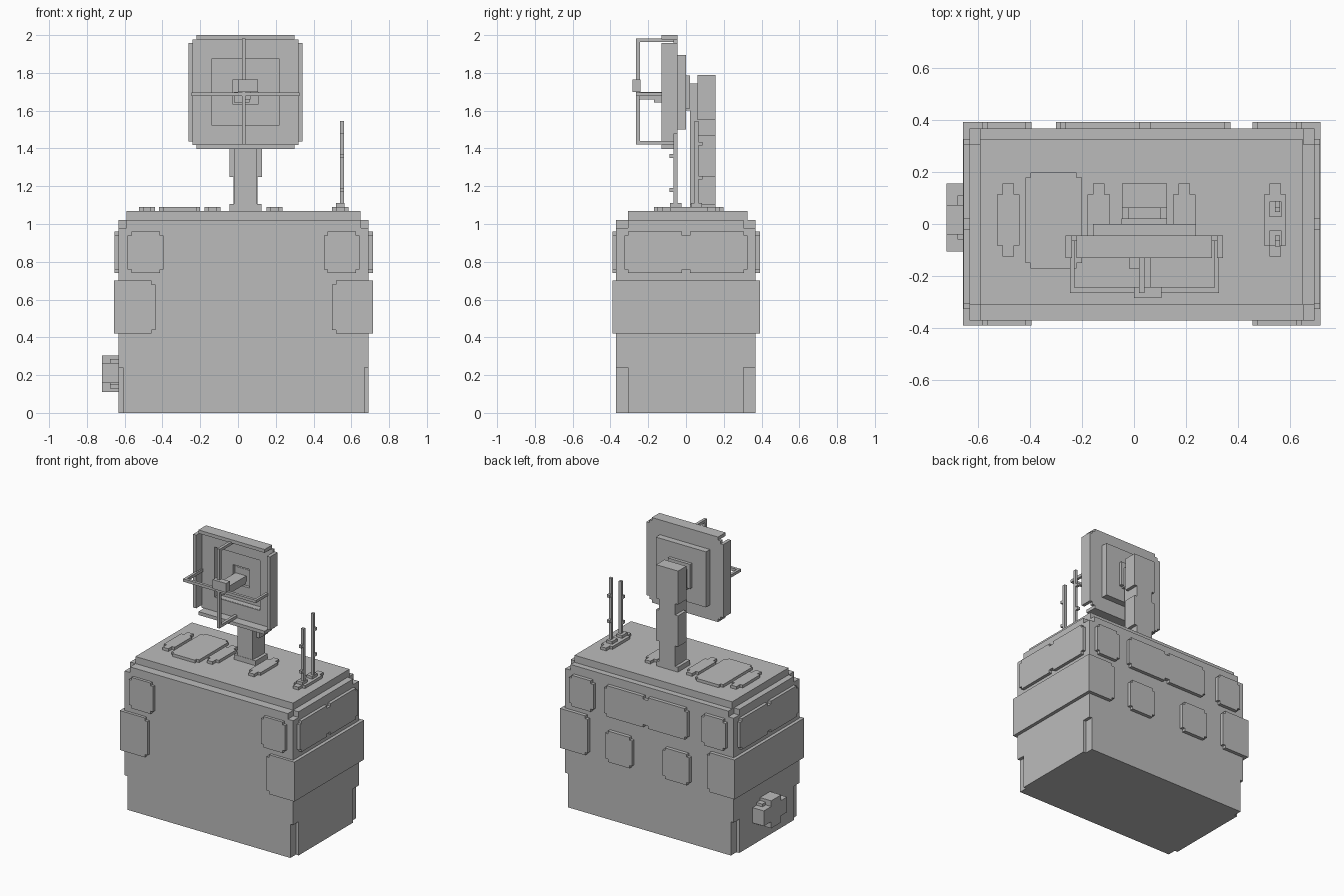
import bpy, bmesh
from mathutils import Vector

if "Cube" in bpy.data.objects:
    bpy.data.objects.remove(bpy.data.objects["Cube"])

grey = bpy.data.materials.new("plain_grey")
grey.use_nodes = True
grey.diffuse_color = (0.5, 0.5, 0.5, 1)
grey.node_tree.nodes["Principled BSDF"].inputs["Base Color"].default_value = (0.5, 0.5, 0.5, 1)

X, Y, Z = 0, 1, 2
CX = 0.03  # centre line of the cabinet and dish


def plate(name, axis, depth, a, b, notch=(0, 0), mid=0):
    """Slab extruded along an axis, with square corner notches and optional centre notches."""
    (a0, a1), (b0, b1), (na, nb) = a, b, notch
    ca, cb = (a0 + a1) / 2, (b0 + b1) / 2
    ha, hb = (a1 - a0) / 2, (b1 - b0) / 2
    if na:
        quarter = [(ha, hb - nb), (ha - na, hb - nb), (ha - na, hb)]
    else:
        quarter = [(ha, hb)]
    if mid:
        quarter += [(mid, hb), (mid, hb - mid)]
    right = [(u, -v) for u, v in reversed(quarter)] + quarter
    outline = right + [(-u, -v) for u, v in right]
    bm = bmesh.new()
    verts = []
    for u, v in outline:
        p = [ca + u, cb + v]
        p.insert(axis, depth[0])
        verts.append(bm.verts.new(p))
    face = bm.faces.new(verts)
    grown = bmesh.ops.extrude_face_region(bm, geom=[face])["geom"]
    move = Vector((0, 0, 0))
    move[axis] = depth[1] - depth[0]
    bmesh.ops.translate(bm, vec=move, verts=[g for g in grown if isinstance(g, bmesh.types.BMVert)])
    bmesh.ops.recalc_face_normals(bm, faces=bm.faces)
    mesh = bpy.data.meshes.new(name)
    bm.to_mesh(mesh)
    bm.free()
    mesh.materials.append(grey)
    obj = bpy.data.objects.new(name, mesh)
    bpy.context.collection.objects.link(obj)
    return obj


def box(name, x, y, z):
    return plate(name, Z, z, x, y)


def around(c, half):
    return (c - half, c + half)


def ring(name, depth, c, outer, inner, cut=0):
    """Square frame facing the front, its outer corners stepped by cut."""
    cx, cz = c
    for s, side in ((-1, "right"), (1, "left")):
        span = sorted((cx + s * inner, cx + s * outer))
        box(name + "_" + side, span, depth, around(cz, outer - cut))
    for s, side in ((-1, "bottom"), (1, "top")):
        span = sorted((cz + s * inner, cz + s * outer))
        box(name + "_" + side, around(cx, outer - cut), depth, span)


# Cabinet with stepped corners at foot and shoulder, and a roof slab
bx, by = (-0.632, 0.692), (-0.37, 0.367)
plate("cabinet_foot", Z, (0, 0.24), bx, by, (0.022, 0.062))
box("cabinet_body", bx, by, (0.24, 0.98))
plate("cabinet_shoulder", Z, (0.98, 1.02), bx, by, (0.042, 0.062))
box("roof_slab", (-0.59, 0.648), (-0.308, 0.325), (1.02, 1.07))

# Belt and upper panels on the ends, wrapping to front and back
full_y = (-0.39, 0.392)
N = (0.02, 0.02)
for s, side in ((-1, "right"), (1, "left")):
    def span(near, far):
        return sorted((CX + s * near, CX + s * far))
    box(side + "_belt", span(0.53, 0.686), full_y, (0.42, 0.70))
    plate(side + "_belt_wrap", Y, full_y, span(0.468, 0.62), (0.42, 0.70), N)
    plate(side + "_corner_panel", Y, full_y, span(0.424, 0.614), (0.74, 0.96), N)
    plate(side + "_end_panel", X, span(0.6, 0.684), (-0.326, 0.326), (0.74, 0.96), N, 0.02)
    plate(side + "_back_panel", Y, (0.35, 0.392), span(0.12, 0.33), (0.42, 0.64), N)
plate("back_wide_panel", Y, (0.35, 0.392), (-0.284, 0.37), (0.74, 0.96), N, 0.02)

# Stepped vent on the right end
plate("vent_base", X, (-0.677, -0.6), (-0.08, 0.13), (0.13, 0.285), N)
box("vent_wide", (-0.72, -0.6), (-0.105, 0.155), (0.157, 0.265))
box("vent_tall", (-0.72, -0.6), (-0.04, 0.072), (0.11, 0.305))

# Roof pads and hatch
for i, x in enumerate((-0.482, -0.135, 0.193, 0.541)):
    plate("roof_pad_%d" % (i + 1), Z, (1.06, 1.09), around(x, 0.043), (-0.125, 0.155), (0.021, 0.042))
plate("roof_hatch", Z, (1.06, 1.09), (-0.417, -0.2), (-0.17, 0.198), N)

# Two whip antennas with small clips
for name, y, top, s in (("front", -0.055, 1.48, -1), ("back", 0.056, 1.545, 1)):
    box(name + "_antenna_foot", (0.52, 0.565), around(y, 0.03), (1.08, 1.11))
    box(name + "_antenna_rod", (0.54, 0.56), around(y, 0.01), (1.08, top))
    for drop in (0.12, 0.3):
        clip = sorted((y, y + s * 0.032))
        box(name + "_antenna_clip", (0.54, 0.56), clip, around(top - drop, 0.01))

# Mast in stepped segments
MX = 0.04
mast_y = (0.062, 0.155)
box("mast_foot", around(MX, 0.085), (0.02, 0.155), (1.06, 1.105))
box("mast_lower", around(MX, 0.063), mast_y, (1.08, 1.27))
box("mast_middle", around(MX, 0.086), mast_y, (1.25, 1.47))
box("mast_neck", around(MX, 0.063), mast_y, (1.45, 1.57))
box("mast_head", around(MX, 0.086), mast_y, (1.55, 1.788))
box("mast_front_rib", around(MX, 0.06), (0.022, 0.08), (1.09, 1.6))
box("mast_arm", around(MX, 0.063), (0.0, 0.08), (1.6, 1.745))

# Dish built from nested square frames
dish = (MX, 1.698)
ring("dish_rim", (-0.13, -0.045), dish, 0.302, 0.278, 0.042)
ring("dish_floor", (-0.066, -0.045), dish, 0.28, 0.178)
ring("dish_well_wall", (-0.06, 0), dish, 0.197, 0.177)
ring("dish_well_floor", (-0.02, 0), dish, 0.18, 0.066)
ring("dish_hub_wall", (-0.015, 0.022), dish, 0.087, 0.066)
box("dish_hub", around(MX, 0.08), (0.002, 0.022), around(1.698, 0.08))

# Feed frame in front of the dish
strut_y = (-0.264, -0.244)
cz = 1.687
box("feed_bar_across", around(MX, 0.285), strut_y, around(cz, 0.01))
box("feed_bar_upright", around(0.03, 0.01), strut_y, (1.42, 1.982))
for s, side in ((-1, "right"), (1, "left")):
    box(side + "_feed_arm", around(MX + s * 0.277, 0.009), (-0.264, -0.06), around(cz, 0.01))
for z, side in ((1.43, "lower"), (1.973, "upper")):
    box(side + "_feed_arm", around(0.03, 0.01), (-0.264, -0.06), around(z, 0.01))
box("feed_box", (0, 0.105), (-0.284, -0.242), (1.7, 1.765))
box("feed_rod", (0.02, 0.065), (-0.25, 0.005), (1.66, 1.7))
box("feed_rod_collar", (-0.02, 0.06), (-0.17, 0.005), (1.642, 1.7))
